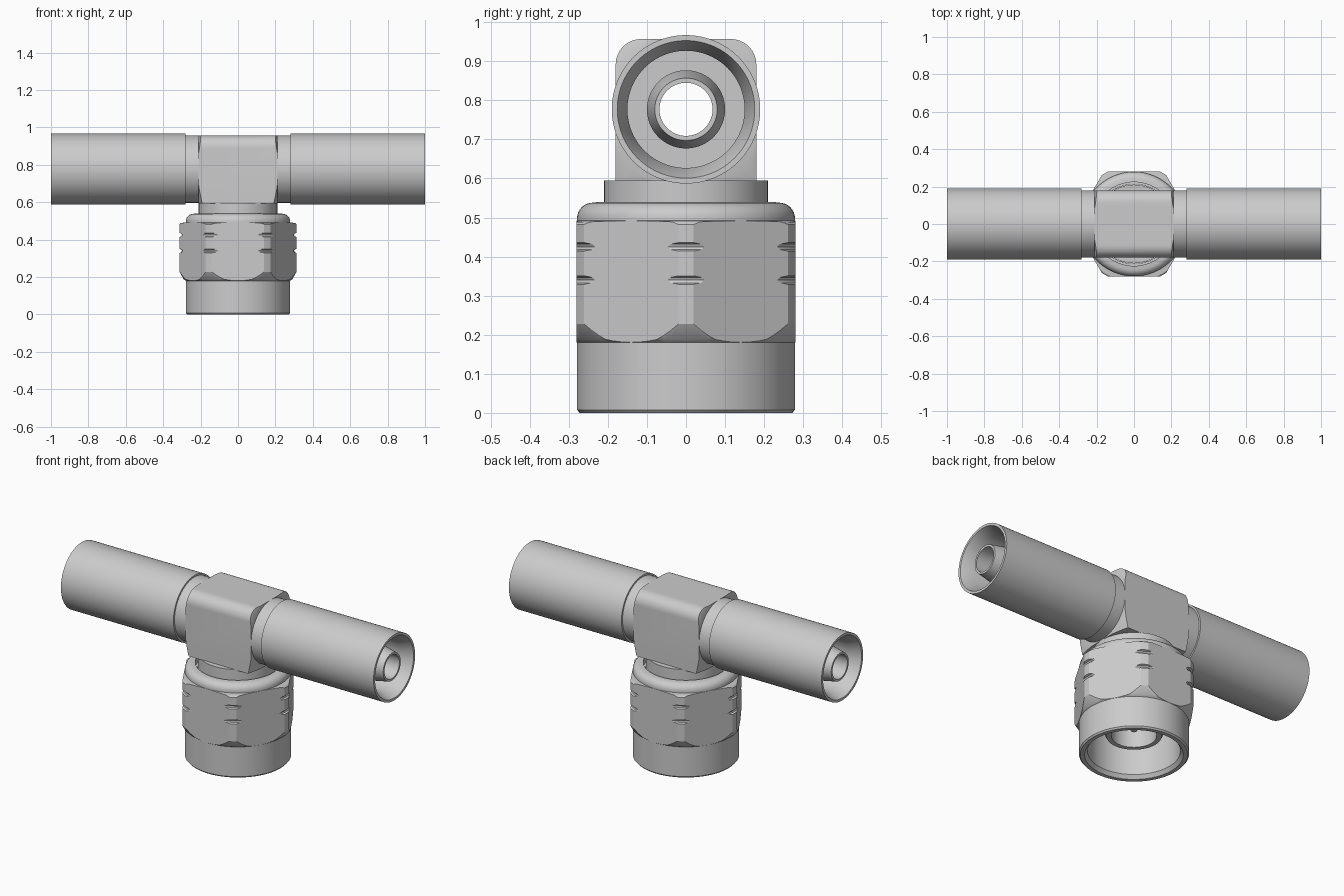
import bpy, bmesh, math
from mathutils import Matrix

if "Cube" in bpy.data.objects:
    bpy.data.objects.remove(bpy.data.objects["Cube"])

AXIS_Z = 0.777  # height of the horizontal arms


def finish(name, bm):
    bmesh.ops.remove_doubles(bm, verts=bm.verts, dist=1e-5)
    bmesh.ops.recalc_face_normals(bm, faces=bm.faces)
    mesh = bpy.data.meshes.new(name)
    bm.to_mesh(mesh)
    bm.free()
    ob = bpy.data.objects.new(name, mesh)
    bpy.context.collection.objects.link(ob)
    return ob


def lathe(name, profile, segs=96, matrix=Matrix()):
    """Revolve a closed (radius, height) loop around z."""
    bm = bmesh.new()
    rings = []
    for i in range(segs):
        a = 2 * math.pi * i / segs
        rings.append([bm.verts.new((r * math.cos(a), r * math.sin(a), h)) for r, h in profile])
    n = len(profile)
    for i in range(segs):
        p, q = rings[i], rings[(i + 1) % segs]
        for j in range(n):
            k = (j + 1) % n
            if profile[j][0] == 0 and profile[k][0] == 0:
                continue
            if profile[j][0] == 0:
                bm.faces.new((p[j], q[k], p[k]))
            elif profile[k][0] == 0:
                bm.faces.new((p[j], q[j], p[k]))
            else:
                bm.faces.new((p[j], q[j], q[k], p[k]))
    loose = [v for v in bm.verts if not v.link_faces]
    bmesh.ops.delete(bm, geom=loose, context='VERTS')
    bm.transform(matrix)
    return finish(name, bm)


def boolean(ob, cutter, op):
    mod = ob.modifiers.new("cut", 'BOOLEAN')
    mod.object, mod.operation, mod.solver = cutter, op, 'EXACT'
    bpy.context.view_layer.objects.active = ob
    bpy.ops.object.modifier_apply(modifier=mod.name)
    bpy.data.objects.remove(cutter)


def arc(cr, cz, rad, a0, a1, n=8):
    return [(cr + rad * math.cos(math.radians(a0 + (a1 - a0) * i / n)),
             cz + rad * math.sin(math.radians(a0 + (a1 - a0) * i / n))) for i in range(n + 1)]


along_x = Matrix.Translation((0, 0, AXIS_Z)) @ Matrix.Rotation(math.pi / 2, 4, 'Y')

# Two hollow arms with inner tapered tubes, one symmetric revolve
half = [(.18, .28), (.19, .28), (.19, 1), (.176, 1), (.15, .93), (.15, .6),
        (.1, .6), (.1, .88), (.08, .985), (.068, .985)]
lathe("arms", half + [(r, -x) for r, x in reversed(half)], matrix=along_x)

# Centre block: rounded top edges, conical chamfer on its ends, bored through
outline = [(.18, .593)] + arc(.115, .892, .065, 0, 90) + arc(-.115, .892, .065, 90, 180) + [(-.18, .593)]
bm = bmesh.new()
face = bm.faces.new([bm.verts.new((-.21, y, z)) for y, z in outline])
ext = bmesh.ops.extrude_face_region(bm, geom=[face])
bmesh.ops.translate(bm, vec=(.42, 0, 0), verts=[v for v in ext['geom'] if isinstance(v, bmesh.types.BMVert)])
block = finish("centre_block", bm)
boolean(block, lathe("chamfer_tool", [(0, -.22), (.17, -.22), (.29, -.18), (.29, .18), (.17, .22), (0, .22)],
                     matrix=along_x), 'INTERSECT')
boolean(block, lathe("bore_tool", [(0, -.5), (.12, -.5), (.12, .5), (0, .5)], matrix=along_x), 'DIFFERENCE')

# Stem between block and nut, with the contact sleeve inside the nut
lathe("stem", [(0, .595), (.21, .595), (.21, .42), (.15, .42), (.15, .13), (.14, .11),
               (.115, .11), (.115, .40), (0, .40)])

# Centre pin
lathe("centre_pin", [(0, .41), (.035, .41), (.035, .19), (.015, .14), (0, .14)])

# Coupling nut: revolved shell trimmed by a hexagonal prism
grooves = []
for z in (.34, .425):
    grooves += [(.313, z - .011), (.303, z - .007), (.3, z), (.303, z + .007), (.313, z + .011)]
shell = ([(.25, 0), (.272, 0), (.279, .008), (.279, .18), (.290, .188), (.313, .228)] + grooves
         + [(.313, .482), (.305, .489), (.279, .492)] + arc(.239, .498, .04, 0, 90)
         + [(.224, .54), (.224, .505), (.212, .505), (.212, .44), (.235, .44), (.235, .02)])
nut = lathe("coupling_nut", shell)
R = .28 / math.cos(math.pi / 6)
boolean(nut, lathe("hex_tool", [(0, -.1), (R, -.1), (R, .7), (0, .7)], segs=6), 'INTERSECT')

# Smooth shading with sharp edges kept
for ob in bpy.context.collection.objects:
    ob.select_set(True)
    bpy.context.view_layer.objects.active = ob
bpy.ops.object.shade_smooth_by_angle(angle=math.radians(25))
